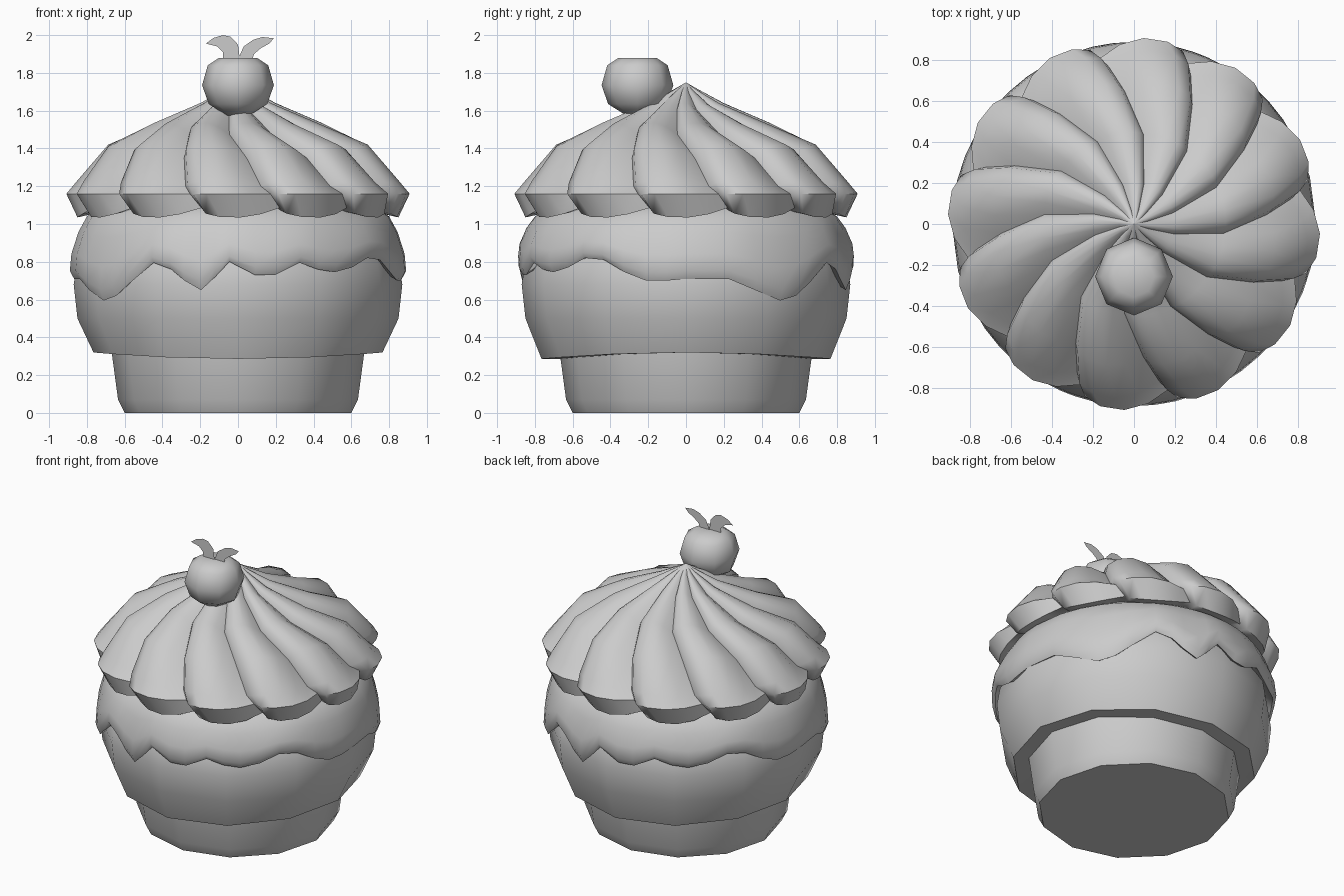
import bpy, bmesh, math
from mathutils import Vector

if "Cube" in bpy.data.objects:
    bpy.data.objects.remove(bpy.data.objects["Cube"])

grey = bpy.data.materials.new("plain grey")
grey.diffuse_color = (0.6, 0.6, 0.6, 1)
grey.use_nodes = True
grey.node_tree.nodes["Principled BSDF"].inputs["Base Color"].default_value = grey.diffuse_color


def finish(name, bm, angle=50, solid=True):
    if solid:
        bmesh.ops.recalc_face_normals(bm, faces=bm.faces[:])
    mesh = bpy.data.meshes.new(name)
    bm.to_mesh(mesh)
    bm.free()
    mesh.materials.append(grey)
    ob = bpy.data.objects.new(name, mesh)
    bpy.context.collection.objects.link(ob)
    bpy.ops.object.select_all(action='DESELECT')
    ob.select_set(True)
    bpy.context.view_layer.objects.active = ob
    bpy.ops.object.shade_smooth_by_angle(angle=math.radians(angle))
    return ob


def loft(name, rings, apex=None, angle=50):
    """Skin closed rings of points; cap both ends (or end in a point)."""
    bm = bmesh.new()
    loops = [[bm.verts.new(p) for p in ring] for ring in rings]
    n = len(loops[0])
    for a, b in zip(loops, loops[1:]):
        for i in range(n):
            j = (i + 1) % n
            bm.faces.new((a[i], a[j], b[j], b[i]))
    bm.faces.new(loops[0][::-1])
    if apex:
        tip = bm.verts.new(apex)
        for i in range(n):
            bm.faces.new((loops[-1][i], loops[-1][(i + 1) % n], tip))
    else:
        bm.faces.new(loops[-1])
    return finish(name, bm, angle)


def polar(r, deg, z, cx=0, cy=0):
    a = math.radians(deg)
    return Vector((cx + r * math.cos(a), cy + r * math.sin(a), z))


def lathe(name, profile, sides, cx=0, cy=0, angle=50):
    return loft(name, [[polar(r, 360 * i / sides, z, cx, cy) for i in range(sides)]
                       for r, z in profile], angle=angle)


# Cup at the bottom
lathe("cup", [(0.60, 0), (0.635, 0.07), (0.67, 0.33)], 12)

# Cake body, with a slightly uneven lower rim
rings = []
for k, (r, z) in enumerate([(0.62, 0.303), (0.765, 0.303), (0.85, 0.5), (0.87, 0.68),
                            (0.85, 0.8), (0.76, 0.97)]):
    rings.append([polar(r, 30 * i, z + (0.017 * math.cos(math.radians(60 * i)) if k < 2 else 0))
                  for i in range(12)])
loft("cake_body", rings)

# Dripping icing: hem heights over half a turn, repeated on the other half
HEM = [(0, .71), (15, .71), (25, .65), (35, .595), (42, .62), (49, .69), (59, .795),
       (66, .76), (71, .70), (77, .65), (82, .72), (87, .80), (96, .73), (103, .73),
       (112, .795), (119, .76), (126, .745), (134, .77), (142, .82), (150, .81),
       (158, .745), (166, .70), (173, .70)]
hem = HEM + [(a + 180, z) for a, z in HEM]
rings = [[polar(0.82, a, z + 0.03) for a, z in hem]]
for f, r in [(0, 0.868), (0.13, 0.89), (0.4, 0.882), (0.75, 0.845), (1, 0.80)]:
    rings.append([polar(r, a, z + f * (1.04 - z)) for a, z in hem])
rings.append([polar(0.68, a, 1.12) for a, z in hem])
loft("dripping_icing", rings, angle=60)

# Swirled cream: twelve twisted lobes, each with a steep edge on one side
LOBE = [(0, 0), (0.07, 0.6), (0.25, 0.95), (0.5, 1), (0.75, 0.65)]
# radius, height, twist, valley depth outwards, valley depth upwards
SWIRL = [(0.60, 1.12, 76, 0, 0), (0.74, 1.06, 76, 0.03, -0.03), (0.85, 1.035, 76, 0.05, -0.05),
         (0.91, 1.16, 72, 0.085, 0.0), (0.855, 1.23, 69, 0.08, 0.03),
         (0.70, 1.42, 64, 0.05, 0.07), (0.45, 1.535, 54, 0.01, 0.06),
         (0.20, 1.64, 46, 0, 0.035), (0.07, 1.71, 41, 0, 0.012)]
rings = []
for r, z, twist, dr, dz in SWIRL:
    rings.append([polar(r - dr * (1 - h), twist + 30 * (k + t), z - dz * (1 - h))
                  for k in range(12) for t, h in LOBE])
loft("swirled_cream", rings, apex=(0, 0, 1.75), angle=55)

# Cherry towards the front of the cream
lathe("cherry", [(0.06, 1.575), (0.155, 1.635), (0.19, 1.735), (0.16, 1.84), (0.10, 1.88)],
      8, 0, -0.257, 60)

# Two flat leaves on the cherry
LEAVES = {
    "left_leaf": [(-.08, 1.87), (-.08, 1.91), (-.11, 1.94), (-.17, 1.955), (-.13, 1.985),
                  (-.08, 2.0), (-.04, 1.992), (0, 1.95), (.01, 1.87)],
    "right_leaf": [(0, 1.87), (.03, 1.94), (.08, 1.975), (.13, 1.99), (.19, 1.983),
                   (.165, 1.955), (.12, 1.93), (.085, 1.9), (.075, 1.87)]}
for name, outline in LEAVES.items():
    y = -0.268 if name == "left_leaf" else -0.262
    bm = bmesh.new()
    bm.faces.new([bm.verts.new((x, y, z)) for x, z in reversed(outline)])
    finish(name, bm, solid=False)
